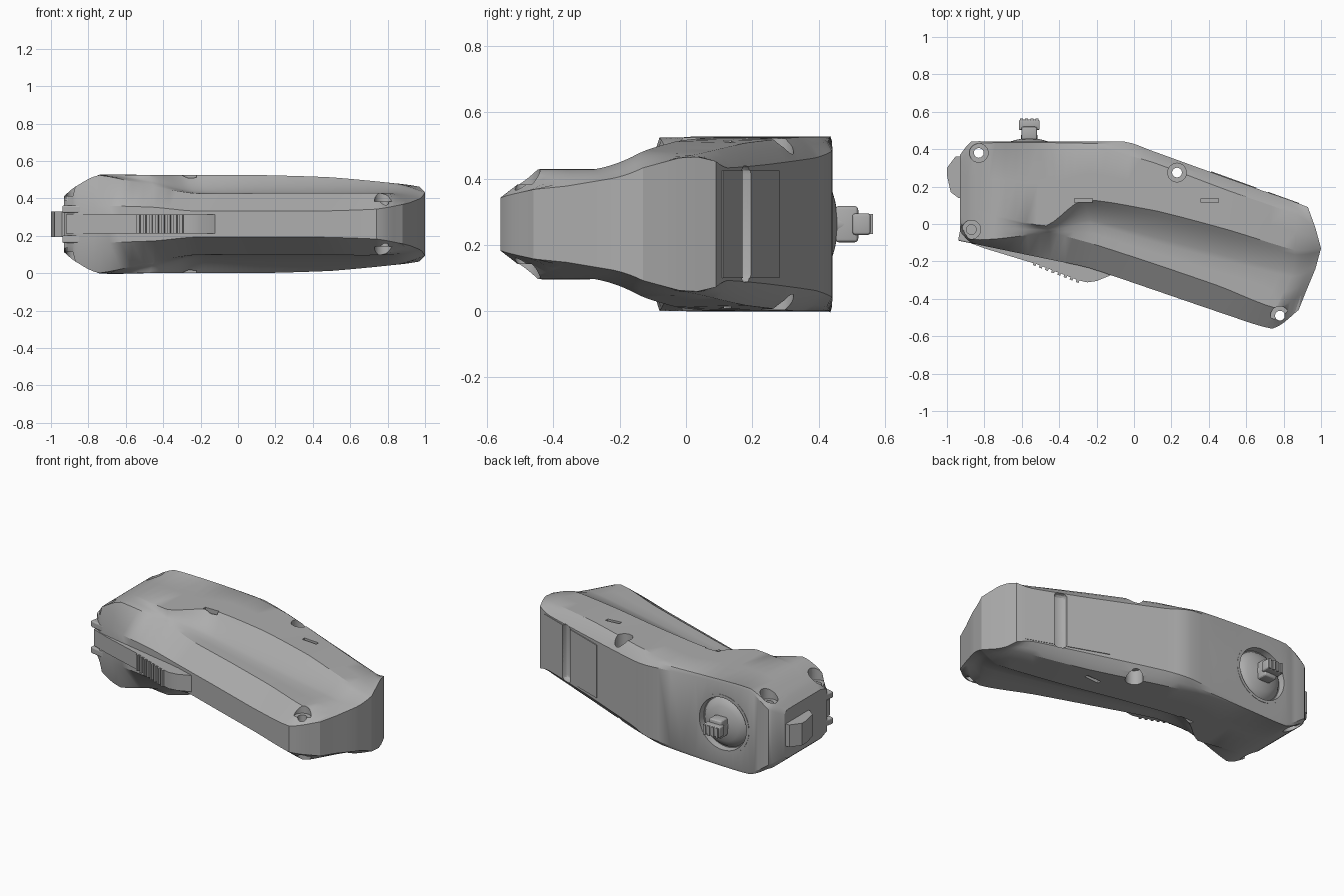
import bpy, bmesh, math
from mathutils import Vector, Matrix

old = bpy.data.objects.get("Cube")
if old:
    bpy.data.objects.remove(old, do_unlink=True)

MID = 0.2625
grey = bpy.data.materials.new("plain_grey")
grey.use_nodes = True
grey.diffuse_color = (0.42, 0.42, 0.42, 1)
grey.node_tree.nodes["Principled BSDF"].inputs["Base Color"].default_value = grey.diffuse_color


def make(name, bm):
    bmesh.ops.recalc_face_normals(bm, faces=bm.faces)
    me = bpy.data.meshes.new(name)
    bm.to_mesh(me)
    bm.free()
    me.materials.append(grey)
    ob = bpy.data.objects.new(name, me)
    bpy.context.collection.objects.link(ob)
    return ob


def box(name, loc, size, angle=0, bevel=0):
    bm = bmesh.new()
    bmesh.ops.create_cube(bm, size=1)
    bmesh.ops.scale(bm, vec=size, verts=bm.verts)
    if bevel:
        bmesh.ops.bevel(bm, geom=bm.edges[:], offset=bevel, segments=3, affect='EDGES', profile=0.5)
    bmesh.ops.transform(bm, matrix=Matrix.Translation(loc) @ Matrix.Rotation(angle, 4, 'Z'), verts=bm.verts)
    return make(name, bm)


def cylinder(name, loc, radius, depth, axis='Z'):
    bm = bmesh.new()
    bmesh.ops.create_cone(bm, cap_ends=True, segments=32, radius1=radius, radius2=radius, depth=depth)
    turn = Matrix.Rotation(math.pi / 2, 4, 'X') if axis == 'Y' else Matrix()
    bmesh.ops.transform(bm, matrix=Matrix.Translation(loc) @ turn, verts=bm.verts)
    return make(name, bm)


def prism(name, points, half):
    """Outline in plan, extruded evenly about the middle height."""
    bm = bmesh.new()
    face = bm.faces.new([bm.verts.new((x, y, MID - half)) for x, y in points])
    top = bmesh.ops.extrude_face_region(bm, geom=[face])["geom"]
    bmesh.ops.translate(bm, vec=(0, 0, 2 * half), verts=[v for v in top if isinstance(v, bmesh.types.BMVert)])
    return make(name, bm)


def lathe(name, centre, profile, steps=40):
    """Profile of (radius, y) turned about the y axis."""
    bm = bmesh.new()
    verts = [bm.verts.new((r, y, 0)) for r, y in profile]
    edges = [bm.edges.new(p) for p in zip(verts, verts[1:])]
    bmesh.ops.spin(bm, geom=verts + edges, cent=(0, 0, 0), axis=(0, 1, 0), angle=2 * math.pi, steps=steps)
    bmesh.ops.remove_doubles(bm, verts=bm.verts, dist=1e-5)
    bmesh.ops.translate(bm, vec=centre, verts=bm.verts)
    return make(name, bm)


def cut(target, cutter):
    cutter.hide_render = True
    mod = target.modifiers.new("cut", 'BOOLEAN')
    mod.operation, mod.solver, mod.object = 'DIFFERENCE', 'EXACT', cutter
    bpy.context.view_layer.objects.active = target
    bpy.ops.object.modifier_apply(modifier=mod.name)


def smooth(ob, degrees=28):
    bpy.ops.object.select_all(action='DESELECT')
    ob.select_set(True)
    bpy.context.view_layer.objects.active = ob
    bpy.ops.object.shade_smooth_by_angle(angle=math.radians(degrees))


# Rails run from the left end to the right end; h is height above the middle
def rail(xs, ys, hs, steps=5):
    pts = [Vector(p) for p in zip(xs, ys, hs)]
    out = []
    for i in range(len(pts) - 1):
        a, b = pts[i], pts[i + 1]
        c = pts[max(i - 1, 0)]
        d = pts[min(i + 2, len(pts) - 1)]
        for k in range(steps):
            t = k / steps
            curve = 0.5 * (2 * a + (b - c) * t + (2 * c - 5 * a + 4 * b - d) * t * t
                           + (3 * a - c - 3 * b + d) * t ** 3)
            out.append(curve.lerp(a.lerp(b, t), 0.5))
    return out + [pts[-1]]


front = rail((-.93, -.87, -.74, -.45, -.24, .1, .45, .74, .88),
             (-.04, -.1, -.13, -.19, -.235, -.35, -.47, -.56, -.46),
             (.13, .11, .1, .09, .07, .07, .07, .08, .105))
bevel = rail((-.93, -.87, -.74, -.45, -.24, .1, .45, .76, .92),
             (.02, -.08, -.08, -.05, -.1, -.21, -.33, -.45, -.36),
             (.15, .2, .262, .2, .165, .165, .165, .165, .115))
scoop = rail((-.93, -.87, -.74, -.46, -.23, .12, .5, .84, .97),
             (.08, 0, -.03, -.035, .0, -.1, -.2, -.28, -.24),
             (.15, .2, .262, .22, .168, .165, .165, .165, .135))
crest = rail((-.93, -.87, -.74, -.47, -.27, .12, .5, .86, 1),
             (.15, .1, .05, -.01, .13, .07, -.03, -.14, -.13),
             (.15, .2, .262, .262, .262, .262, .25, .215, .17))
crease = rail((-.93, -.87, -.74, -.45, -.2, .1, .5, .87, .97),
              (.33, .41, .43, .43, .41, .33, .18, .05, -.02),
              (.15, .2, .262, .262, .262, .262, .245, .215, .2))
back = rail((-.93, -.87, -.74, -.45, -.05, .1, .5, .84, .93),
            (.37, .44, .44, .44, .44, .39, .245, .125, .09),
            (.13, .17, .25, .245, .22, .2, .18, .17, .19))


def section(i):
    f, b, s, c, d, k = (r[i] for r in (front, bevel, scoop, crest, crease, back))
    row = [f, b, b.lerp(s, .5), s]
    for n in range(1, 6):
        t = n / 6
        p = s.lerp(c, t)
        p.z = s.z + (c.z - s.z) * (.45 * t + .55 * t * t)
        row.append(p)
    return row + [c, c.lerp(d, .5), d, d.lerp(k, .5) + Vector((0, 0, .008)), k]


# Main shell: rings lofted along the rails and closed at both ends
bm = bmesh.new()
rings = []
for i in range(len(front)):
    row = section(i)
    top = [bm.verts.new((p.x, p.y, MID + p.z)) for p in row]
    low = [bm.verts.new((p.x, p.y, MID - p.z)) for p in row]
    rings.append(top + low[::-1])
size = len(rings[0])
for a, b in zip(rings, rings[1:]):
    for j in range(size):
        n = (j + 1) % size
        bm.faces.new((a[j], a[n], b[n], b[j]))
for ring in (rings[0], rings[-1]):
    for j in range(size // 2 - 1):
        bm.faces.new((ring[j], ring[j + 1], ring[-j - 2], ring[-j - 1]))
bmesh.ops.triangulate(bm, faces=bm.faces)
shell = make("shell", bm)

# Screw holes with wider seats above and below, and small slots
cutters = []
for x, y, seat in ((-.83, .38, .18), (-.87, -.03, .15), (.23, .275, .17), (.78, -.49, .12)):
    cutters.append(cylinder("screw_hole_cutter", (x, y, MID), .026, 1))
    for side in (-1, 1):
        cutters.append(cylinder("screw_seat_cutter", (x, y, MID + side * (seat + .15)), .05, .3))
for x in (-.27, .405):
    for side in (-1, 1):
        cutters.append(box("slot_cutter", (x, .125, MID + side * .26), (.095, .022, .05)))
# Round socket for the thumb stick
cutters.append(cylinder("socket_cutter", (-.56, .45, MID), .175, .09, 'Y'))
# Groove across the back pad
slope = math.atan2(-.35, .97)
groove = box("groove_cutter", (.685, .18, MID), (.075, .07, .35), slope, .025)
cutters.append(groove)
for c in cutters:
    cut(shell, c)

# Pad lying on the back face
pad = box("back_pad", (.645, .1905, MID), (.5, .014, .325), slope)
corners = pad.modifiers.new("round", 'BEVEL')
corners.width, corners.segments = .006, 2
cut(pad, groove)
for c in cutters:
    bpy.data.objects.remove(c, do_unlink=True)

# Thumb stick: rim, dome, neck and ridged cap
rim = lathe("stick_rim", (-.56, 0, MID), [(.178, .4), (.178, .442), (.16, .442), (.155, .405)])
dome = lathe("stick_dome", (-.56, 0, MID),
             [(.15, .405), (.135, .425), (.105, .44), (.07, .45), (.045, .455), (.04, .5), (0, .5)])
neck = box("stick_neck", (-.56, .485, MID), (.085, .07, .11), 0, .012)
cap = box("stick_cap", (-.56, .53, MID), (.112, .056, .065), 0, .01)
for k in range(4):
    box("cap_ridge", (-.602 + .028 * k, .558, MID), (.016, .012, .06))

# Trigger lever with a ridged grip along the front
trigger = prism("trigger", [(-.92, -.05), (-.92, -.085), (-.8, -.13), (-.52, -.215), (-.3, -.3),
                            (-.25, -.312), (-.2, -.305), (-.11, -.268), (-.2, -.18)], .05)
for k in range(8):
    t = k / 7
    box("trigger_ridge", (-.53 + .23 * t, -.212 - .09 * t, MID), (.016, .022, .1), -.37)
for side in (-1, 1):
    box("hinge_lug", (-.88, -.04, MID + side * .08), (.1, .12, .04), -.2, .008)

# Push button on the left end
button = prism("end_button", [(-.9, .36), (-.955, .36), (-.97, .34), (-1, .3), (-1, .26),
                              (-.98, .17), (-.94, .14), (-.9, .14)], .068)

for ob in (shell, rim, dome, neck, cap, pad, trigger, button):
    smooth(ob)
